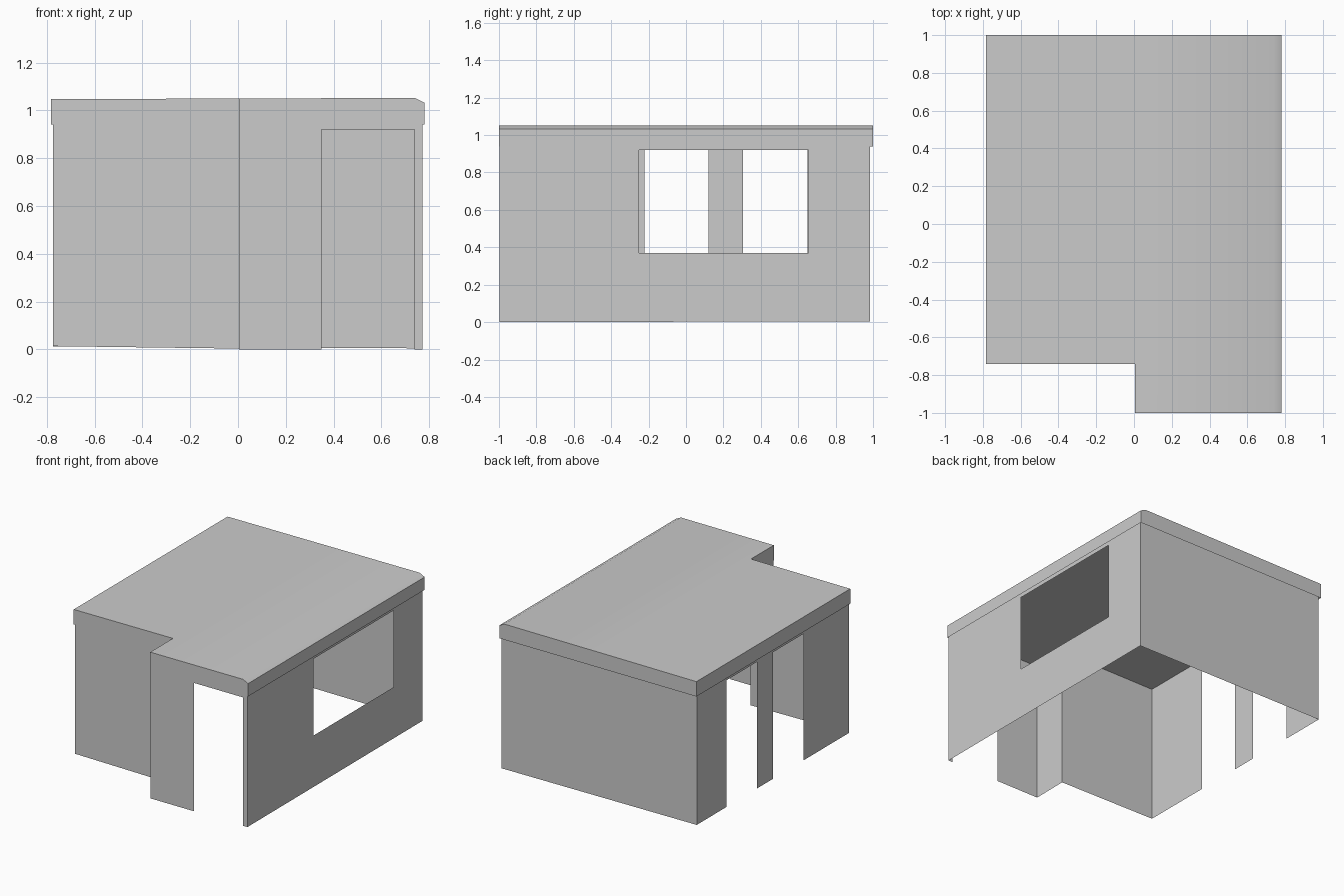
import bpy, bmesh, math

if "Cube" in bpy.data.objects:
    bpy.data.objects.remove(bpy.data.objects["Cube"])

CEILING = 1.005


def make_object(name, bm):
    bmesh.ops.remove_doubles(bm, verts=bm.verts, dist=0.0005)
    mesh = bpy.data.meshes.new(name)
    bm.to_mesh(mesh)
    bm.free()
    ob = bpy.data.objects.new(name, mesh)
    bpy.context.collection.objects.link(ob)
    return ob


def wall(name, start, end, openings=()):
    """Thin wall between two ground points; openings are (from, to, sill, head)
    with distances measured from start. Sill None means open to the ground."""
    bm = bmesh.new()
    length = math.dist(start[:2], end[:2])

    def point(d, z=None):
        t = d / length
        p = [a + (b - a) * t for a, b in zip(start, end)]
        if z is not None:
            p[2] = z
        return bm.verts.new(p)

    def panel(a, b, low, high):
        bm.faces.new((point(a, low), point(b, low), point(b, high), point(a, high)))

    pos = 0.0
    for a, b, sill, head in openings:
        panel(pos, a, None, CEILING)
        panel(a, b, head, CEILING)
        if sill is not None:
            panel(a, b, None, sill)
        pos = b
    panel(pos, length, None, CEILING)
    return make_object(name, bm)


# Walls, counter-clockwise; third value is the ground height at each corner
front_right = (0.772, -0.996, 0.0)
back_right = (0.772, 0.985, 0.004)
back_left = (-0.775, 0.985, 0.012)
front_left = (-0.775, -0.738, 0.013)
notch_inner = (0.004, -0.738, 0.003)
notch_outer = (0.004, -0.996, 0.0)

wall("window_wall", front_right, back_right, [(0.746, 1.652, 0.37, 0.92)])
wall("back_wall", back_right, back_left)
wall("open_side_wall", back_left, front_left,
     [(0.335, 0.680, None, 0.92), (0.865, 1.207, None, 0.92)])
wall("recessed_front_wall", front_left, notch_inner)
wall("notch_side_wall", notch_inner, notch_outer)
wall("door_wall", notch_outer, front_right, [(0.346, 0.735, None, 0.92)])

# Ceiling sheet inside the walls
bm = bmesh.new()
outline = (front_right, back_right, back_left, front_left, notch_inner, notch_outer)
bm.faces.new([bm.verts.new((x, y, CEILING)) for x, y, _ in outline])
bm.faces.ensure_lookup_table()
bm.faces[0].normal_flip()
make_object("ceiling", bm)

# Roof: stepped outline with a chamfered right edge and a hanging fascia
profile = [(-0.783, 1.047), (0.004, 1.05), (0.74, 1.052), (0.78, 1.032)]
rows = [-1.0, -0.742, 1.0]
bm = bmesh.new()
for i in range(3):
    for j in range(2):
        if (i, j) == (0, 0):
            continue
        (xa, za), (xb, zb) = profile[i], profile[i + 1]
        ya, yb = rows[j], rows[j + 1]
        bm.faces.new([bm.verts.new(p) for p in
                      ((xa, ya, za), (xb, ya, zb), (xb, yb, zb), (xa, yb, za))])
bmesh.ops.remove_doubles(bm, verts=bm.verts, dist=0.0005)
rim = [e for e in bm.edges if e.is_boundary]
skirt = bmesh.ops.extrude_edge_only(bm, edges=rim)["geom"]
for v in skirt:
    if isinstance(v, bmesh.types.BMVert):
        v.co.z = 0.94
bmesh.ops.recalc_face_normals(bm, faces=bm.faces)
roof = make_object("roof", bm)
bpy.context.view_layer.objects.active = roof
roof.select_set(True)
bpy.ops.object.shade_smooth_by_angle(angle=math.radians(35))
